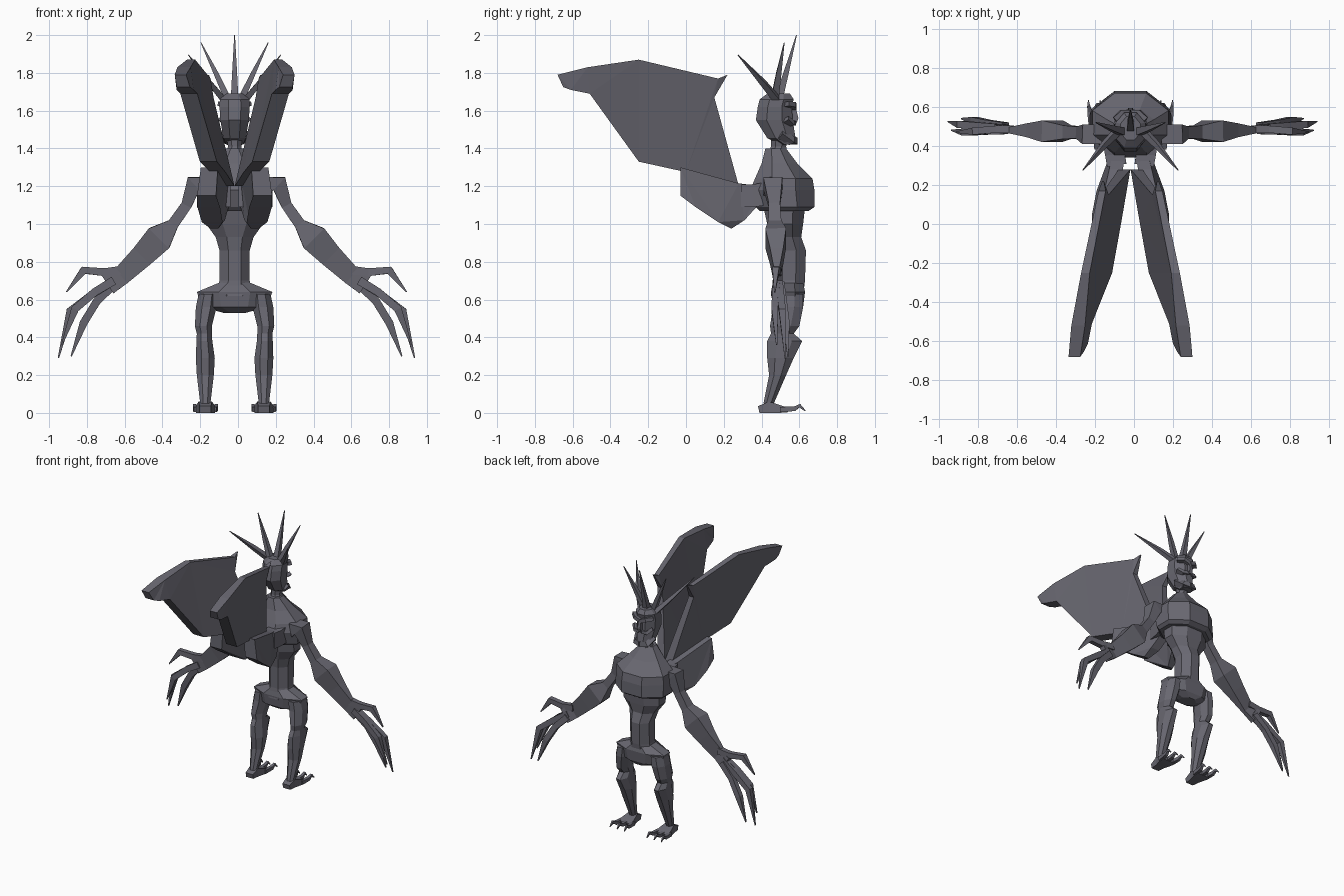
import bpy, bmesh, math
from mathutils import Vector

CX = -0.018  # symmetry plane of the figure
mat = bpy.data.materials.new("dark slate")
mat.diffuse_color = (0.14, 0.137, 0.165, 1)


def finish(name, bm, mirror=False, cx=CX):
    bmesh.ops.recalc_face_normals(bm, faces=bm.faces)
    me = bpy.data.meshes.new(name)
    bm.to_mesh(me)
    bm.free()
    me.materials.append(mat)
    ob = bpy.data.objects.new(name, me)
    ob.location.x = cx
    bpy.context.collection.objects.link(ob)
    if mirror:
        ob.modifiers.new("Mirror", 'MIRROR').use_mirror_merge = False
    return ob


def loft(bm, rings, n):
    """Skin closed rings of points, capping both ends."""
    vs = [[bm.verts.new(p) for p in r] for r in rings]
    for a, b in zip(vs, vs[1:]):
        for i in range(n):
            j = (i + 1) % n
            bm.faces.new((a[i], a[j], b[j], b[i]))
    bm.faces.new(vs[0])
    bm.faces.new(vs[-1])


def circle(n):
    k = math.cos(math.pi / n)
    return [(math.cos((i + .5) * math.tau / n) / k,
             math.sin((i + .5) * math.tau / n) / k) for i in range(n)]


def stack(name, rows, n=8, mirror=False, corner=1.0):
    """Level rings: (z, half width, y back, y front[, x centre])."""
    bm = bmesh.new()
    rings = []
    for z, w, y0, y1, *c in rows:
        x = c[0] if c else 0
        rings.append([(x + w * a, (y0 + y1) / 2 + (y1 - y0) / 2 * b, z)
                      for a, b in circle(n)])
    loft(bm, rings, n)
    return finish(name, bm, mirror)


def tube(name, path, n=4, ref=(0, 1, 0), mirror=True, cx=CX):
    """Limb along a path of (x, y, z, radius along ref, other radius)."""
    bm = bmesh.new()
    pts = [Vector(p[:3]) for p in path]
    rings = []
    for i, p in enumerate(path):
        t = (pts[min(i + 1, len(pts) - 1)] - pts[max(i - 1, 0)]).normalized()
        a = Vector(ref)
        a = (a - t * a.dot(t)).normalized()
        b = t.cross(a)
        rings.append([pts[i] + a * (p[3] * c) + b * (p[4] * s) for c, s in circle(n)])
    loft(bm, rings, n)
    return finish(name, bm, mirror, cx)


def slab(name, outline, xfun):
    """Thick plate: (y, z, half thickness) outline, x given by a plane."""
    bm = bmesh.new()
    sides = [[bm.verts.new((xfun(y, z) + s * t, y, z)) for y, z, t in outline]
             for s in (-1, 1)]
    n = len(outline)
    for i in range(n):
        j = (i + 1) % n
        bm.faces.new((sides[0][i], sides[0][j], sides[1][j], sides[1][i]))
    caps = [bm.faces.new(s) for s in sides]
    bmesh.ops.triangulate(bm, faces=caps)
    return finish(name, bm, True)


# Torso: narrow waist, broad chest, sloped shoulders
stack("waist", [(.62, .10, .45, .62), (.70, .08, .46, .63), (.86, .08, .46, .635),
                (.93, .10, .45, .61), (1.0, .15, .43, .62), (1.09, .15, .41, .63)])
stack("chest", [(1.07, .18, .39, .65), (1.09, .20, .37, .68), (1.18, .20, .34, .68),
                (1.24, .195, .365, .67), (1.32, .12, .40, .59), (1.40, .05, .42, .53)])
stack("neck", [(1.36, .05, .43, .54), (1.41, .035, .45, .53), (1.50, .05, .45, .55)])

# Pelvis and legs
stack("pelvis", [(.53, .06, .50, .60), (.56, .17, .46, .62), (.64, .20, .45, .63),
                 (.69, .08, .46, .62)])
stack("leg", [(.05, .027, .41, .465, .155), (.20, .045, .44, .53, .155),
              (.29, .05, .43, .57, .155), (.38, .042, .43, .615, .16),
              (.42, .04, .45, .57, .16), (.46, .045, .445, .60, .165),
              (.56, .055, .46, .62, .15), (.63, .05, .46, .62, .14)], mirror=True)
tube("foot", [(.155, .385, .018, .03, .018), (.155, .44, .03, .035, .03),
              (.155, .50, .02, .05, .02), (.155, .54, .015, .05, .012)],
     ref=(1, 0, 0))
for i, dx in enumerate((-.045, 0, .045)):
    x = .155 + dx
    tube("toe_claw", [(x, .50, .018, .014, .014), (x + dx * .2, .575, .022, .012, .012),
                      (x + dx * .3, .602, .038, .008, .009),
                      (x + dx * .35, .632, .01, .002, .003)], ref=(1, 0, 0))

# Arms with flared elbows, and long bent fingers
AX = -.008
tube("arm", [(.16, .46, 1.20, .05, .05), (.225, .46, 1.215, .05, .045),
             (.265, .468, 1.10, .03, .028), (.335, .47, 1.0, .035, .03),
             (.41, .475, .925, .055, .075), (.50, .48, .83, .035, .062),
             (.61, .48, .725, .014, .05), (.68, .49, .68, .02, .055)], cx=AX)
fingers = [((.61, .485, .755), (.70, .485, .745), (.81, .475, .755), (.90, .47, .64)),
           ((.65, .49, .70), (.76, .50, .63), (.88, .51, .54), (.943, .525, .29)),
           ((.65, .50, .68), (.74, .515, .59), (.81, .53, .475), (.875, .54, .30)),
           ((.65, .48, .70), (.75, .475, .64), (.855, .47, .55), (.925, .48, .36))]
for f in fingers:
    tube("finger", [(*p, r, r * 1.15) for p, r in zip(f, (.02, .018, .018, .003))], cx=AX)

# Head with face details
stack("head", [(1.42, .045, .50, .575), (1.455, .06, .43, .58), (1.55, .075, .37, .565),
               (1.62, .08, .38, .56), (1.66, .078, .39, .57), (1.69, .05, .43, .55)])
tube("brow", [(.005, .565, 1.615, .02, .012), (.04, .565, 1.63, .02, .014),
              (.075, .53, 1.635, .02, .012)])
tube("cheek", [(.012, .565, 1.535, .018, .012), (.045, .56, 1.53, .018, .012),
               (.072, .53, 1.555, .018, .012)])
tube("nose", [(0, .56, 1.62, .02, .008), (0, .57, 1.56, .025, .012),
              (0, .565, 1.535, .02, .014)], mirror=False)
tube("jaw", [(.0, .57, 1.44, .02, .018), (.04, .56, 1.44, .02, .018),
             (.062, .50, 1.475, .02, .02)])

# Crown of spikes
tube("centre_spike", [(0, .49, 1.66, .022, .02), (0, .53, 1.80, .014, .013),
                      (0, .585, 2.0, .002, .002)], mirror=False)
tube("side_spike", [(.035, .47, 1.66, .02, .018), (.095, .49, 1.79, .014, .013),
                    (.178, .52, 1.96, .002, .002)])
tube("back_spike", [(.06, .48, 1.66, .018, .016), (.13, .41, 1.745, .015, .013),
                    (.244, .275, 1.895, .002, .002)])

# Upper wings: thick plates leaning outward and spreading to the rear
slab("upper_wing", [(.22, 1.79, .004), (.17, 1.77, .018), (-.25, 1.87, .022),
                    (-.52, 1.83, .035), (-.68, 1.79, .03), (-.65, 1.725, .035),
                    (-.61, 1.71, .045), (-.51, 1.69, .045), (-.25, 1.33, .045),
                    (.0, 1.275, .04), (.28, 1.20, .03), (.15, 1.67, .02)],
     lambda y, z: .142 - .163 * (y - .2) + .17 * (z - 1.78))

# Lower wings: short bulky lobes joining the back
slab("lower_wing", [(-.03, 1.30, .045), (-.03, 1.15, .05), (.05, 1.09, .06),
                    (.17, 1.01, .055), (.24, .975, .02), (.31, 1.02, .035),
                    (.40, 1.12, .035), (.40, 1.20, .03), (.28, 1.215, .035)],
     lambda y, z: .135 - .22 * y - .10 * (z - 1.22))
tube("wing_root", [(.07, .30, 1.15, .05, .06), (.08, .36, 1.15, .05, .06),
                   (.08, .42, 1.16, .06, .06)], ref=(1, 0, 0))
